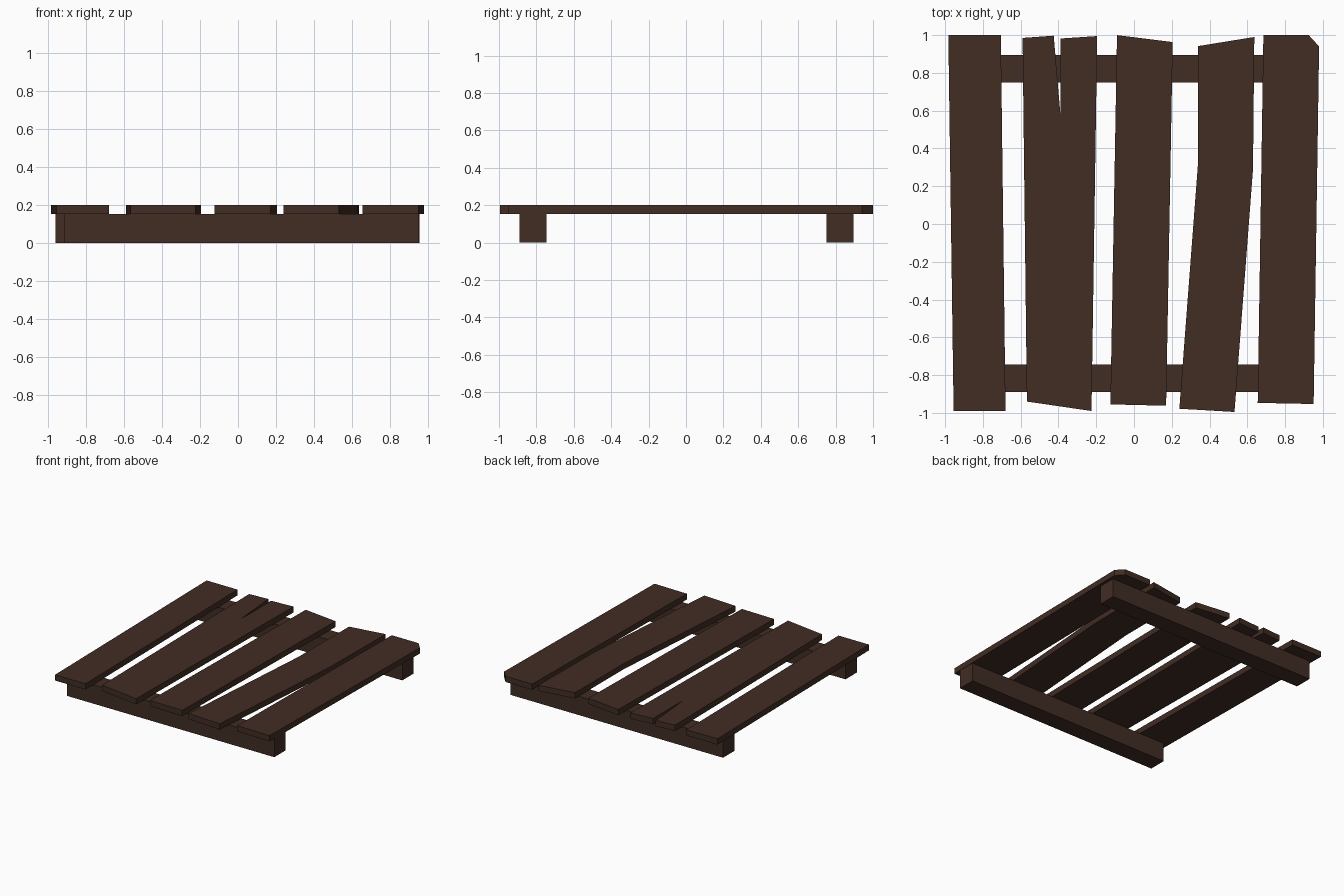
import bpy, bmesh

if "Cube" in bpy.data.objects:
    bpy.data.objects.remove(bpy.data.objects["Cube"])

wood = bpy.data.materials.new("dark brown wood")
wood.diffuse_color = (0.053, 0.026, 0.0175, 1)
wood.use_nodes = True
wood.node_tree.nodes["Principled BSDF"].inputs["Base Color"].default_value = wood.diffuse_color


def slab(name, outline, z0, z1):
    """Extrude a counter-clockwise outline from z0 up to z1."""
    bm = bmesh.new()
    face = bm.faces.new([bm.verts.new((x, y, z0)) for x, y in outline])
    ext = bmesh.ops.extrude_face_region(bm, geom=[face], use_keep_orig=True)
    for v in ext["geom"]:
        if isinstance(v, bmesh.types.BMVert):
            v.co.z = z1
    bmesh.ops.recalc_face_normals(bm, faces=bm.faces)
    me = bpy.data.meshes.new(name)
    bm.to_mesh(me)
    bm.free()
    me.materials.append(wood)
    ob = bpy.data.objects.new(name, me)
    bpy.context.collection.objects.link(ob)
    return ob


def rect(x0, x1, y0, y1):
    return [(x0, y0), (x1, y0), (x1, y1), (x0, y1)]


# Support beams
slab("front_beam", rect(-0.915, 0.95, -0.89, -0.745), 0, 0.153)
slab("back_beam", rect(-0.96, 0.955, 0.75, 0.895), 0, 0.153)

# Planks, left to right: plain, split end, skewed, bent, chipped corner
planks = {
    "left_plank": [(-0.955, -0.99), (-0.68, -0.99), (-0.705, 1.0), (-0.983, 1.0)],
    "split_plank": [(-0.567, -0.94), (-0.225, -0.99), (-0.195, 0.995), (-0.39, 0.982),
                    (-0.39, 0.585), (-0.425, 0.997), (-0.59, 0.985)],
    "middle_plank": [(-0.125, -0.955), (0.17, -0.962), (0.205, 0.963), (-0.09, 1.0)],
    "bent_plank": [(0.24, -0.978), (0.532, -0.995), (0.63, 0.29), (0.637, 0.99),
                   (0.34, 0.942), (0.338, 0.31)],
    "chipped_plank": [(0.655, -0.947), (0.951, -0.953), (0.98, 0.94), (0.925, 1.0),
                      (0.685, 1.0)],
}
for name, outline in planks.items():
    slab(name, outline, 0.153, 0.2)
